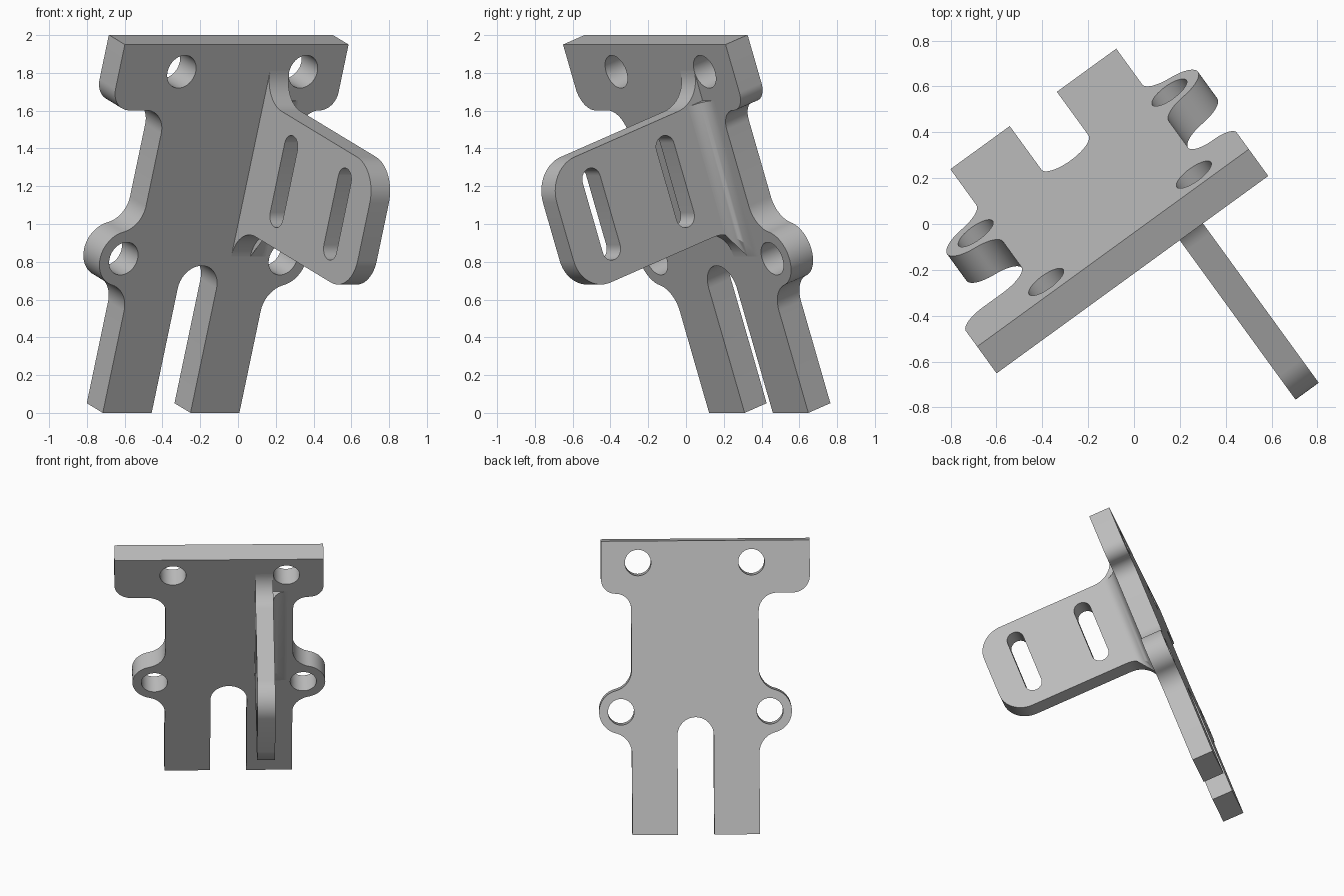
import bpy, bmesh
from math import sin, cos, sqrt, atan2, degrees, radians
from mathutils import Matrix, Vector

cube = bpy.data.objects.get("Cube")
if cube:
    bpy.data.objects.remove(cube, do_unlink=True)

# One plain grey for the whole bracket
grey = bpy.data.materials.new("plain_grey")
grey.use_nodes = True
colour = (0.5, 0.5, 0.5, 1)
grey.diffuse_color = colour
grey.node_tree.nodes["Principled BSDF"].inputs["Base Color"].default_value = colour

# Bracket frame: U across, V up the leaning plate, N out of its front
turn, lean = radians(36), radians(19.6)
U = Vector((cos(turn), sin(turn), 0))
BACK = Vector((-sin(turn), cos(turn), 0))
V = -sin(lean) * BACK + Vector((0, 0, cos(lean)))
N = U.cross(V)
ORIGIN = Vector((-0.415, 0.341, 0))
MID = 0.075          # centre line of neck and legs across the plate


def frame(x, y, z, origin):
    m = Matrix((x, y, z)).transposed().to_4x4()
    m.translation = origin
    return m


def arc(cx, cy, r, a0, a1, steps=14):
    angles = [radians(a0 + (a1 - a0) * i / steps) for i in range(steps + 1)]
    return [(cx + r * cos(a), cy + r * sin(a)) for a in angles]


def circle(cx, cy, r):
    return arc(cx, cy, r, 0, 360, 40)[:-1]


def finish(obj):
    obj.data.materials.clear()
    obj.data.materials.append(grey)
    bpy.ops.object.select_all(action='DESELECT')
    obj.select_set(True)
    bpy.context.view_layer.objects.active = obj
    bpy.ops.object.shade_smooth_by_angle(angle=radians(30))


def slab(name, loops, thickness, matrix):
    """Flat plate: first loop is the outline, the others are holes."""
    curve = bpy.data.curves.new(name, 'CURVE')
    curve.dimensions = '2D'
    curve.fill_mode = 'BOTH'
    curve.extrude = thickness / 2
    for loop in loops:
        spline = curve.splines.new('POLY')
        spline.points.add(len(loop) - 1)
        for point, (x, y) in zip(spline.points, loop):
            point.co = (x, y, 0, 1)
        spline.use_cyclic_u = True
    obj = bpy.data.objects.new(name, curve)
    bpy.context.collection.objects.link(obj)
    bpy.ops.object.select_all(action='DESELECT')
    obj.select_set(True)
    bpy.context.view_layer.objects.active = obj
    bpy.ops.object.convert(target='MESH')
    obj = bpy.context.view_layer.objects.active
    bm = bmesh.new()
    bm.from_mesh(obj.data)
    bmesh.ops.remove_doubles(bm, verts=bm.verts, dist=0.0005)
    bmesh.ops.transform(bm, matrix=matrix, verts=bm.verts)
    bmesh.ops.recalc_face_normals(bm, faces=bm.faces)
    bm.to_mesh(obj.data)
    bm.free()
    finish(obj)


# Back plate: legs, eared neck and wide head
LENGTH, THICK, NECK = 2.07, 0.153, 0.447
EAR_X, EAR_V, EAR_R, EAR_FILLET = 0.522, 0.867, 0.154, 0.15
HEAD_V, SLOT_R, SLOT_V = 1.7, 0.127, 0.7


def side(head, corner, fillet):
    fx = NECK + EAR_FILLET
    dx = EAR_X - fx
    h = sqrt((EAR_R + EAR_FILLET) ** 2 - dx ** 2)
    phi = degrees(atan2(h, dx))
    return ([(NECK, 0)]
            + arc(fx, EAR_V - h, EAR_FILLET, 180, phi)
            + arc(EAR_X, EAR_V, EAR_R, phi - 180, 180 - phi, 24)[1:-1]
            + arc(fx, EAR_V + h, EAR_FILLET, -phi, -180)
            + arc(NECK + fillet, HEAD_V - fillet, fillet, 180, 90)
            + arc(head - corner, HEAD_V + corner, corner, -90, 0)
            + [(head, LENGTH)])


left = side(0.732 - MID, 0.1, 0.109)
right = [(-x, y) for x, y in reversed(side(0.732 + MID, 0.12, 0.13))]
slot = [(-SLOT_R, 0)] + arc(0, SLOT_V, SLOT_R, 180, 0, 20) + [(SLOT_R, 0)]
holes = [circle(s * x, v, 0.092) for s in (-1, 1)
         for x, v in ((EAR_X, EAR_V), (0.398, 1.917))]
slab("back_plate", [left + right + slot] + holes, THICK,
     frame(U, V, N, ORIGIN + U * MID - N * THICK / 2))

# Front arm: slotted plate standing square to the back plate
ARM_IN, ARM_OUT = 0.255, 0.38
LOW, HIGH, REACH, ROUND, FLARE = 1.05, 1.755, 1.08, 0.19, 0.17
outline = ([(-0.02, LOW - FLARE)]
           + arc(FLARE, LOW - FLARE, FLARE, 180, 90)
           + arc(REACH - ROUND, LOW + ROUND, ROUND, -90, 0)
           + arc(REACH - ROUND, HIGH - ROUND, ROUND, 0, 90)
           + arc(FLARE, HIGH + FLARE, FLARE, -90, -180)
           + [(-0.02, HIGH + FLARE)])
slots = [arc(d, 1.607, 0.06, 0, 180) + arc(d, 1.216, 0.06, 180, 360)
         for d in (0.312, 0.825)]
slab("front_arm", [outline] + slots, ARM_OUT - ARM_IN,
     frame(N, V, -U, ORIGIN + U * (ARM_IN + ARM_OUT) / 2))

# Rounded web filling the corner between arm and plate
R = 0.1
section = arc(ARM_OUT + R, R, R, 180, 270) + [(ARM_OUT, 0)]
place = frame(U, V, N, ORIGIN)
bm = bmesh.new()
rows = []
for u, d in section:
    low = LOW - FLARE + sqrt(max(0, FLARE ** 2 - (FLARE - d) ** 2))
    rows.append([bm.verts.new(place @ Vector((u, v, d))) for v in (low, HIGH)])
for a, b in zip(rows, rows[1:] + rows[:1]):
    bm.faces.new((a[0], b[0], b[1], a[1]))
for end in (0, 1):
    corner = rows[-1][end]
    for a, b in zip(rows[:-2], rows[1:-1]):
        bm.faces.new((corner, a[end], b[end]))
bmesh.ops.recalc_face_normals(bm, faces=bm.faces)
mesh = bpy.data.meshes.new("arm_root_fillet")
bm.to_mesh(mesh)
bm.free()
web = bpy.data.objects.new("arm_root_fillet", mesh)
bpy.context.collection.objects.link(web)
finish(web)
